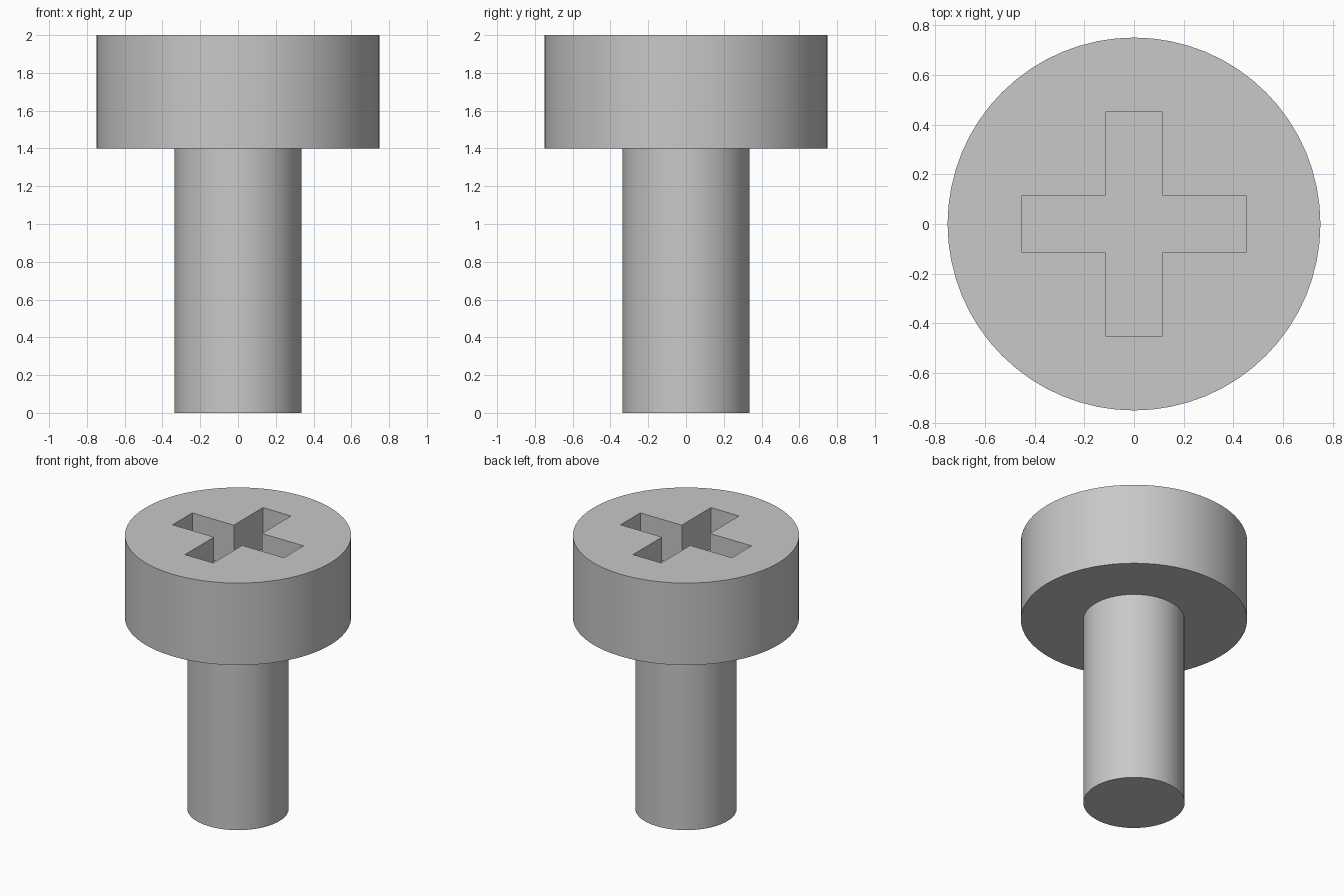
import bpy
import bmesh
import math

cube = bpy.data.objects.get("Cube")
if cube:
    bpy.data.objects.remove(cube, do_unlink=True)

HEAD_RADIUS, SHAFT_RADIUS = 0.75, 0.336
HEAD_BOTTOM, HEAD_TOP = 1.4, 2.0
SLOT_HALF_LENGTH, SLOT_HALF_WIDTH, SLOT_DEPTH = 0.45, 0.114, 0.3

steel = bpy.data.materials.new("grey steel")
steel.use_nodes = True
steel.diffuse_color = (0.58, 0.58, 0.58, 1)
steel.node_tree.nodes["Principled BSDF"].inputs["Base Color"].default_value = steel.diffuse_color


def prism(name, outline, bottom, top):
    """Extrude a flat outline upwards into a closed solid."""
    bm = bmesh.new()
    face = bm.faces.new([bm.verts.new((x, y, bottom)) for x, y in outline])
    result = bmesh.ops.extrude_face_region(bm, geom=[face], use_keep_orig=True)
    raised = [v for v in result["geom"] if isinstance(v, bmesh.types.BMVert)]
    bmesh.ops.translate(bm, verts=raised, vec=(0, 0, top - bottom))
    bmesh.ops.recalc_face_normals(bm, faces=bm.faces)
    mesh = bpy.data.meshes.new(name)
    bm.to_mesh(mesh)
    bm.free()
    mesh.materials.append(steel)
    obj = bpy.data.objects.new(name, mesh)
    bpy.context.collection.objects.link(obj)
    return obj


def circle(radius, sides=64):
    angles = [2 * math.pi * i / sides for i in range(sides)]
    return [(radius * math.cos(a), radius * math.sin(a)) for a in angles]


def select_only(obj):
    bpy.ops.object.select_all(action="DESELECT")
    obj.select_set(True)
    bpy.context.view_layer.objects.active = obj


# Shaft and head
shaft = prism("shaft", circle(SHAFT_RADIUS), 0, HEAD_BOTTOM)
head = prism("head", circle(HEAD_RADIUS), HEAD_BOTTOM, HEAD_TOP)

# Cross-shaped drive recess: one arm repeated by quarter turns
cross = []
x, y, w = SLOT_HALF_LENGTH, SLOT_HALF_WIDTH, SLOT_HALF_WIDTH
arm = [(x, -y), (x, y), (w, w)]
for turn in range(4):
    cross += arm
    arm = [(-b, a) for a, b in arm]
cutter = prism("recess_cutter", cross, HEAD_TOP - SLOT_DEPTH, HEAD_TOP + 0.2)
cutter.hide_render = True

cut = head.modifiers.new("drive_recess", "BOOLEAN")
cut.operation = "DIFFERENCE"
cut.solver = "EXACT"
cut.object = cutter
select_only(head)
bpy.ops.object.modifier_apply(modifier=cut.name)
bpy.data.objects.remove(cutter, do_unlink=True)

# Smooth round sides, crisp rims
for part in (shaft, head):
    select_only(part)
    bpy.ops.object.shade_smooth_by_angle(angle=math.radians(30))
